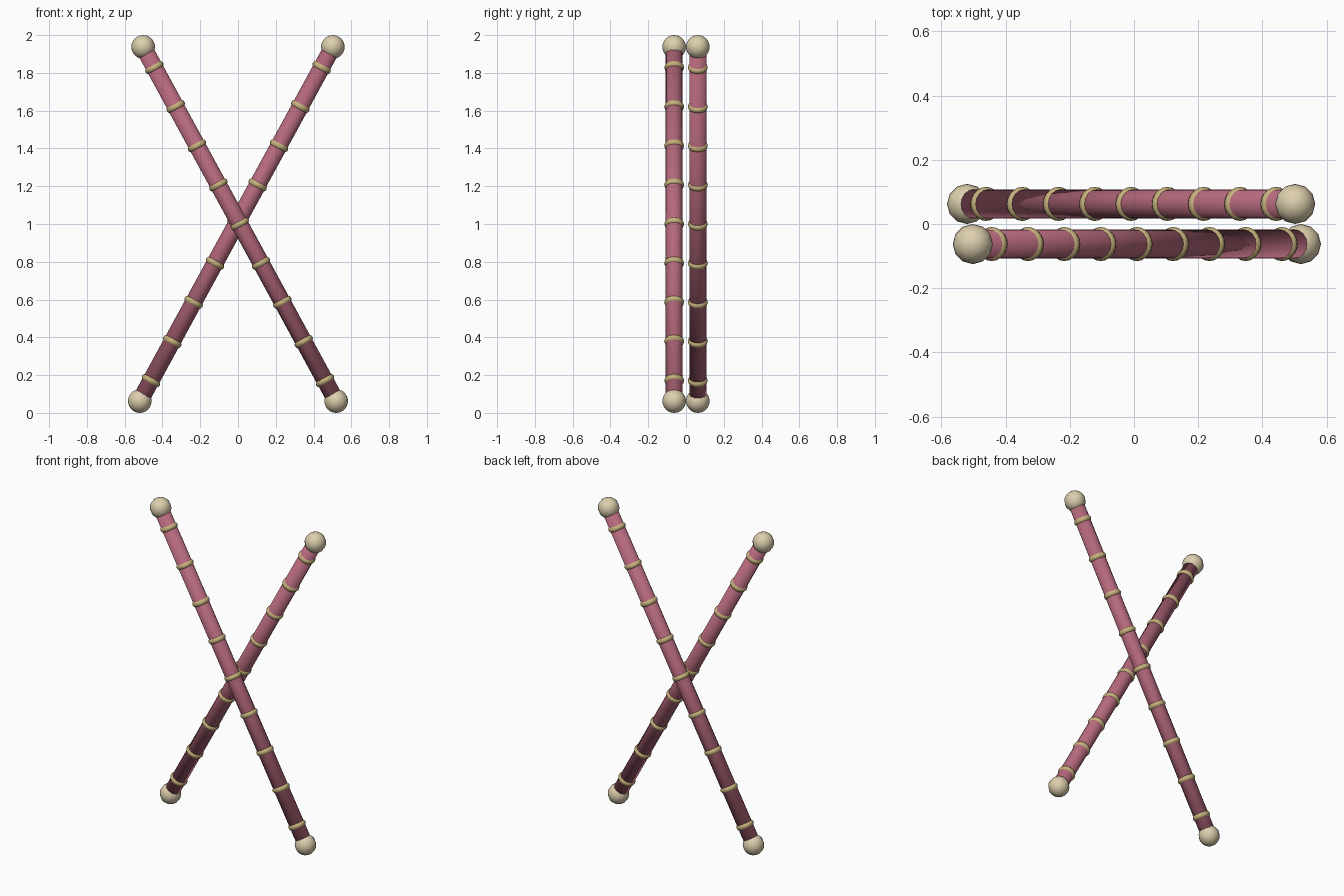
import bpy, bmesh, math
from mathutils import Vector, Matrix

if "Cube" in bpy.data.objects:
    bpy.data.objects.remove(bpy.data.objects["Cube"])

def material(name, rgb):
    m = bpy.data.materials.new(name)
    m.diffuse_color = (*rgb, 1)
    m.use_nodes = True
    m.node_tree.nodes["Principled BSDF"].inputs["Base Color"].default_value = m.diffuse_color
    return m

ROSE = material("rose", (0.46, 0.14, 0.20))
GOLD = material("gold", (0.56, 0.44, 0.20))
IVORY = material("ivory", (0.72, 0.62, 0.42))

def finish(name, bm, mat):
    # Smooth-shaded object from a bmesh
    bmesh.ops.recalc_face_normals(bm, faces=bm.faces)
    me = bpy.data.meshes.new(name)
    bm.to_mesh(me)
    bm.free()
    for p in me.polygons:
        p.use_smooth = True
    me.materials.append(mat)
    ob = bpy.data.objects.new(name, me)
    bpy.context.collection.objects.link(ob)
    return ob

def add_torus(bm, matrix, major, minor, n=20, k=10):
    rows = []
    for i in range(n):
        a = 2 * math.pi * i / n
        row = []
        for j in range(k):
            b = 2 * math.pi * j / k
            r = major + minor * math.cos(b)
            p = Vector((r * math.cos(a), r * math.sin(a), minor * math.sin(b)))
            row.append(bm.verts.new(matrix @ p))
        rows.append(row)
    for i in range(n):
        for j in range(k):
            bm.faces.new((rows[i][j], rows[(i + 1) % n][j],
                          rows[(i + 1) % n][(j + 1) % k], rows[i][(j + 1) % k]))

def build_stick(label, side, y):
    low = Vector((0.52 * side, y, 0.0625))
    high = Vector((-0.502 * side, y, 1.9375))
    axis = high - low
    turn = axis.to_track_quat('Z', 'Y').to_matrix().to_4x4()

    # Rod
    bm = bmesh.new()
    bmesh.ops.create_cone(bm, cap_ends=True, segments=16, radius1=0.045, radius2=0.045,
                          depth=axis.length, matrix=Matrix.Translation((low + high) / 2) @ turn)
    finish(label + "_rod", bm, ROSE)

    # Nine evenly spaced rings
    bm = bmesh.new()
    for i in range(9):
        p = low + axis * (0.058 + i * 0.1105)
        add_torus(bm, Matrix.Translation(p) @ turn, 0.034, 0.019)
    finish(label + "_rings", bm, GOLD)

    # End knobs
    bm = bmesh.new()
    for p in (low, high):
        bmesh.ops.create_uvsphere(bm, u_segments=12, v_segments=12, radius=0.0625,
                                  matrix=Matrix.Translation(p))
    finish(label + "_knobs", bm, IVORY)

build_stick("front_stick", 1, -0.0625)
build_stick("back_stick", -1, 0.0625)
